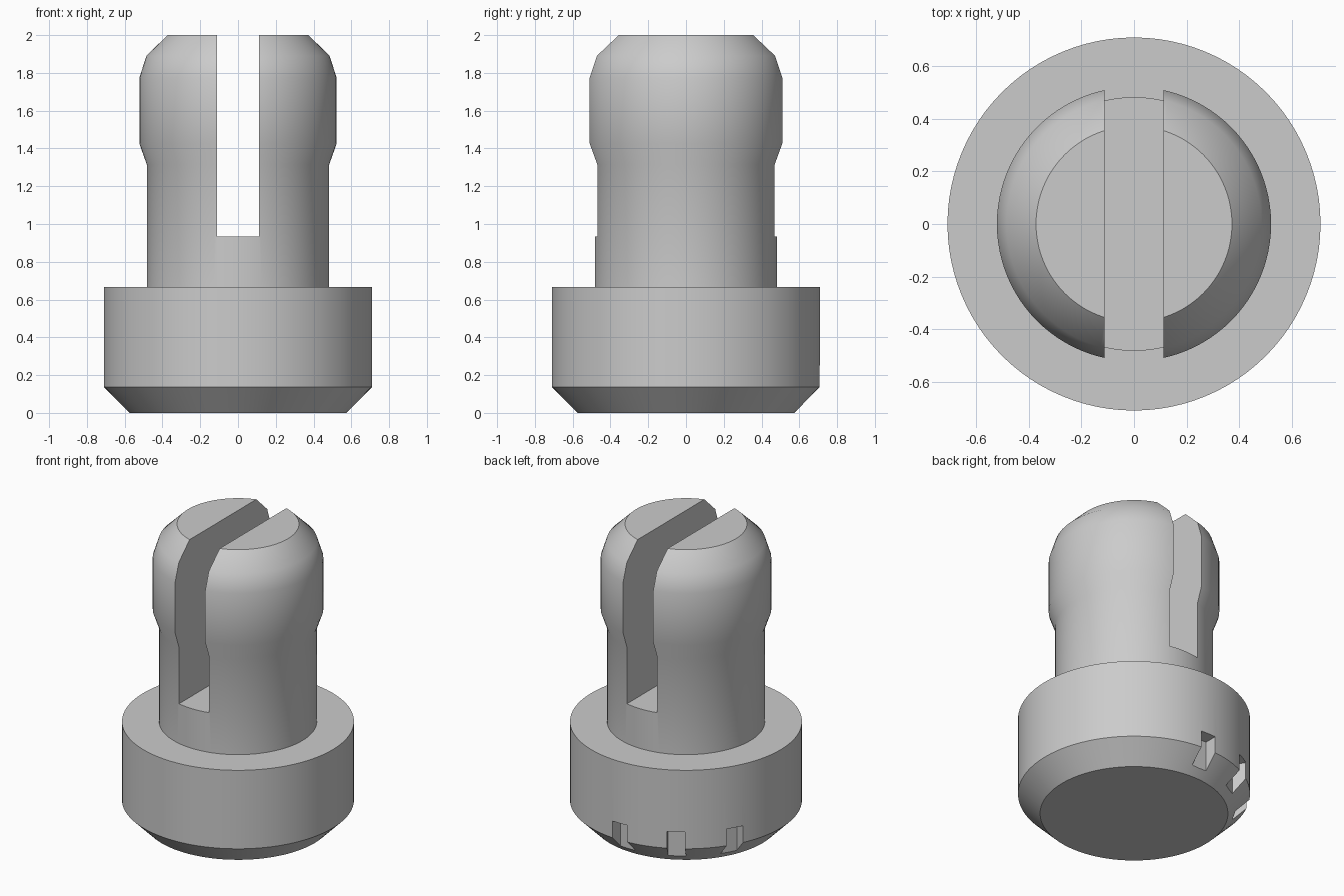
import bpy, bmesh, math
from mathutils import Matrix, Vector

default = bpy.data.objects.get("Cube")
if default:
    bpy.data.objects.remove(default, do_unlink=True)

# Single plain grey
grey = bpy.data.materials.new("light_grey")
grey.use_nodes = True
colour = (0.6, 0.6, 0.6, 1)
grey.diffuse_color = colour
grey.node_tree.nodes["Principled BSDF"].inputs["Base Color"].default_value = colour


def add_object(name, bm):
    bmesh.ops.recalc_face_normals(bm, faces=bm.faces[:])
    mesh = bpy.data.meshes.new(name)
    bm.to_mesh(mesh)
    bm.free()
    mesh.materials.append(grey)
    obj = bpy.data.objects.new(name, mesh)
    bpy.context.collection.objects.link(obj)
    return obj


def lathe(name, profile, steps):
    """Turn a (radius, height) profile around z, with flat end caps."""
    bm = bmesh.new()
    rings = [[bm.verts.new((r * math.cos(math.tau * i / steps),
                            r * math.sin(math.tau * i / steps), z))
              for i in range(steps)] for r, z in profile]
    for low, high in zip(rings, rings[1:]):
        for i in range(steps):
            j = (i + 1) % steps
            bm.faces.new((low[i], low[j], high[j], high[i]))
    bm.faces.new(rings[0][::-1])
    bm.faces.new(rings[-1])
    return add_object(name, bm)


def cut_box(target, name, centre, size, angle=0.0):
    """Subtract a box, placed and then rotated around z."""
    bm = bmesh.new()
    matrix = (Matrix.Rotation(angle, 4, "Z") @ Matrix.Translation(centre)
              @ Matrix.Diagonal(Vector(size).to_4d()))
    bmesh.ops.create_cube(bm, size=1, matrix=matrix)
    cutter = add_object(name, bm)
    cutter.hide_render = True
    mod = target.modifiers.new(name, "BOOLEAN")
    mod.operation, mod.solver, mod.object = "DIFFERENCE", "EXACT", cutter
    bpy.context.view_layer.objects.active = target
    bpy.ops.object.modifier_apply(modifier=mod.name)
    bpy.data.objects.remove(cutter, do_unlink=True)


# Turned pin: chamfered base collar, shaft and bulged head
pin = lathe("slotted_pin", [
    (0.575, 0), (0.71, 0.137), (0.71, 0.667), (0.483, 0.667),
    (0.483, 1.315), (0.522, 1.425), (0.522, 1.775), (0.485, 1.89),
    (0.373, 2.0)], 96)

# Slot splitting the head front to back
cut_box(pin, "slot", (0, 0, 1.635), (0.224, 2, 1.4))

# Three small notches in the lower edge of the collar
for degrees in (90, 120, 150):
    cut_box(pin, "notch", (0.72, 0, 0.1), (0.2, 0.11, 0.3), math.radians(degrees))

# Smooth round walls, crisp corners
bpy.ops.object.select_all(action="DESELECT")
pin.select_set(True)
bpy.context.view_layer.objects.active = pin
bpy.ops.object.shade_smooth_by_angle(angle=math.radians(30))
